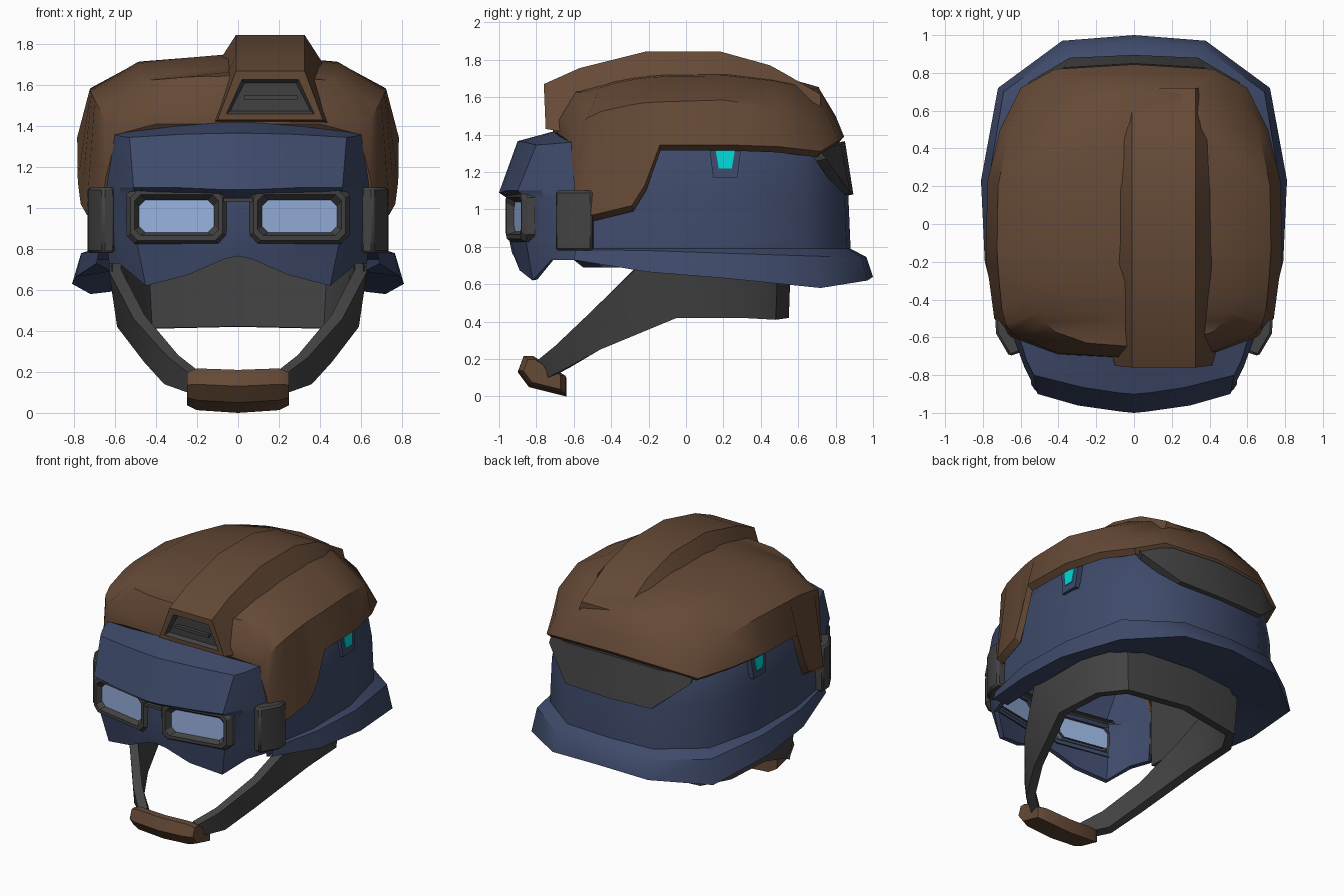
import bpy, bmesh, math
from mathutils import Vector

if "Cube" in bpy.data.objects:
    bpy.data.objects.remove(bpy.data.objects["Cube"])


def material(name, rgb):
    m = bpy.data.materials.new(name)
    m.diffuse_color = (*rgb, 1)
    m.use_nodes = True
    m.node_tree.nodes["Principled BSDF"].inputs["Base Color"].default_value = m.diffuse_color
    return m


BLUE = material("navy_blue", (0.049, 0.069, 0.145))
BROWN = material("leather_brown", (0.130, 0.067, 0.037))
GREY = material("dark_grey", (0.056, 0.056, 0.056))
LENS = material("pale_blue_lens", (0.31, 0.44, 0.73))
CYAN = material("cyan_light", (0.0, 0.68, 0.68))


def activate(ob):
    bpy.ops.object.select_all(action='DESELECT')
    ob.select_set(True)
    bpy.context.view_layer.objects.active = ob


def loft(name, rows, mat, mirror=True, closed=False, caps="", thick=0, holes=(), angle=28):
    """Skin rows of points; optional mirror in x, end caps, holes and inward thickness."""
    bm = bmesh.new()
    vs = [[bm.verts.new(p) for p in r] for r in rows]
    n = len(rows[0])
    for i in range(len(rows) - 1):
        for j in range(n if closed else n - 1):
            if (i, j) not in holes:
                k = (j + 1) % n
                bm.faces.new((vs[i][j], vs[i][k], vs[i + 1][k], vs[i + 1][j]))
    if "s" in caps:
        bm.faces.new(vs[0])
    if "e" in caps:
        bm.faces.new(vs[-1])
    if mirror:
        dup = bmesh.ops.duplicate(bm, geom=bm.verts[:] + bm.edges[:] + bm.faces[:])["geom"]
        for v in dup:
            if isinstance(v, bmesh.types.BMVert):
                v.co.x = -v.co.x
    bmesh.ops.remove_doubles(bm, verts=bm.verts[:], dist=0.0005)
    bmesh.ops.recalc_face_normals(bm, faces=bm.faces[:])
    if thick:  # make open sheets face outwards
        c = sum((v.co for v in bm.verts), Vector()) / len(bm.verts)
        if sum(f.normal.dot(f.calc_center_median() - c) * f.calc_area() for f in bm.faces) < 0:
            bmesh.ops.reverse_faces(bm, faces=bm.faces[:])
    me = bpy.data.meshes.new(name)
    bm.to_mesh(me)
    bm.free()
    me.materials.append(mat)
    ob = bpy.data.objects.new(name, me)
    bpy.context.collection.objects.link(ob)
    activate(ob)
    if thick:
        md = ob.modifiers.new("thickness", 'SOLIDIFY')
        md.thickness, md.offset = thick, -1
        bpy.ops.object.modifier_apply(modifier=md.name)
    bpy.ops.object.shade_smooth_by_angle(angle=math.radians(angle))
    return ob


# Helmet shell: brim underside, flared brim, outer wall
wall = [(0, .88), (.34, .86), (.63, .64), (.73, .23), (.735, -.2), (.67, -.58)]
inner = [(0, .58), (.36, .54), (.55, .4), (.62, .2), (.62, -.2), (.61, -.55)]
brim_low = [(0, 1, .64), (.38, .97, .62), (.72, .72, .58), (.81, .23, .63), (.79, -.2, .665), (.69, -.6, .73)]
brim_top = [(0, .965, .745), (.36, .94, .745), (.69, .70, .75), (.77, .23, .765), (.765, -.2, .78), (.68, -.59, .785)]


def ring(pts, z, s=1.0):
    return [(x * s, y * s, z) for x, y in pts]


loft("helmet_shell", [ring(inner, .69), brim_low, brim_top, ring(wall, .79),
                      ring(wall, 1.1, .985), ring(wall, 1.34, .94), ring(wall, 1.5, .8),
                      ring(wall, 1.6, .4)], BLUE, angle=46)

# Grey padding inside the shell
loft("inner_lining", [ring(inner, .69), ring(inner, 1.25, .97), ring([(0, y) for x, y in inner], 1.3, .97)],
     GREY, angle=46)

# Brown cover with side flaps and a turned-in lip
A = [(0, -.71, 1.41), (.4, -.69, 1.41), (.59, -.62, 1.36), (.645, -.60, 1.15), (.67, -.59, .97),
     (.74, -.5, .97), (.768, -.29, 1.02), (.782, -.22, 1.13), (.785, -.14, 1.345), (.775, .23, 1.345),
     (.71, .5, 1.335), (.60, .72, 1.31), (.42, .82, 1.37), (0, .845, 1.39)]
B = [(0, -.71, 1.5), (.4, -.685, 1.48), (.6, -.6, 1.43), (.65, -.57, 1.44), (.68, -.53, 1.49),
     (.70, -.45, 1.525), (.715, -.29, 1.56), (.72, -.22, 1.57), (.725, -.14, 1.575), (.72, .2, 1.585),
     (.66, .5, 1.54), (.56, .68, 1.42), (.4, .77, 1.48), (0, .80, 1.50)]
C = [(0, -.65, 1.645), (.25, -.63, 1.64), (.42, -.57, 1.625), (.47, -.52, 1.635), (.48, -.46, 1.65),
     (.49, -.38, 1.675), (.49, -.28, 1.695), (.49, -.2, 1.705), (.49, -.1, 1.712), (.48, .22, 1.715),
     (.43, .45, 1.69), (.36, .56, 1.67), (.24, .68, 1.645), (0, .71, 1.65)]
D = [(0, y, 1.76 - (.235 if y < .05 else .245) * (y - .05) ** 2) for x, y, z in C]
lip = [(x * .95, y * .97, z - .03) for x, y, z in A]
loft("helmet_cover", [lip, A, B, C, D], BROWN, thick=.02, angle=35)

# Off-centre ridge on the cover, with a vent sunk into its front
stations = [(-.75, -.76, 1.43, 1.67, .09), (-.57, -.57, 1.40, 1.755, .14), (-.21, -.21, 1.69, 1.845, .10),
            (.18, .18, 1.70, 1.845, .09), (.45, .45, 1.68, 1.77, .07), (.55, .54, 1.62, 1.72, .05),
            (.72, .72, 1.54, 1.615, .02)]
ridge = loft("cover_ridge", [[(-.01 - w, yb, zb), (-.01, yt, zt), (.325, yt, zt), (.325 + w, yb, zb)]
                             for yb, yt, zb, zt, w in stations], BROWN, mirror=False, closed=True, caps="se")
ridge.data.materials.append(GREY)
bm = bmesh.new()
bm.from_mesh(ridge.data)
front = min(bm.faces, key=lambda f: f.calc_center_median().y)
bmesh.ops.inset_region(bm, faces=[front], thickness=.052)
sunk = bmesh.ops.inset_region(bm, faces=[front], thickness=.022, depth=-.03)["faces"]
for f in sunk + [front]:
    f.material_index = 1
    f.smooth = False
bm.to_mesh(ridge.data)
bm.free()


def prism(name, outline, z0, z1, mat, mirror=True, bevel=0):
    ob = loft(name, [[(x, y, z) for x, y in outline] for z in (z0, z1)], mat, mirror, True, "se")
    if bevel:
        md = ob.modifiers.new("bevel", 'BEVEL')
        md.width, md.segments = bevel, 1
    return ob


prism("vent_slat", [(.03, -.75), (.29, -.75), (.29, -.71), (.03, -.71)], 1.53, 1.55, GREY, False)

# Blue face visor with eye openings
visor = [
    [(0, -.66, 1.43), (.07, -.66, 1.43), (.26, -.64, 1.415), (.52, -.6, 1.38), (.57, -.59, 1.37), (.60, -.57, 1.36)],
    [(0, -.90, 1.365), (.07, -.895, 1.365), (.27, -.865, 1.36), (.53, -.80, 1.345), (.57, -.72, 1.35), (.605, -.6, 1.36)],
    [(0, -1, 1.09), (.07, -.993, 1.09), (.3, -.96, 1.1), (.51, -.9, 1.1), (.575, -.77, 1.1), (.645, -.58, 1.1)],
    [(0, -.94, 1.05), (.07, -.94, 1.05), (.28, -.9, 1.06), (.50, -.85, 1.06), (.58, -.76, 1.06), (.645, -.58, 1.06)],
    [(0, -.95, .86), (.07, -.945, .86), (.26, -.91, .86), (.50, -.86, .86), (.58, -.75, .86), (.64, -.58, .86)],
    [(0, -.93, .765), (.07, -.92, .75), (.24, -.89, .675), (.45, -.82, .62), (.58, -.72, .73), (.63, -.58, .73)]]
loft("face_visor", visor, BLUE, thick=.03, holes=((3, 1), (3, 2)))


# Goggles: cut-cornered frames and lenses, angled back at the outer ends
def octagon(w, h, c, dy, z=.965):
    pts = []
    for sx, sz in ((1, 1), (-1, 1), (-1, -1), (1, -1)):
        a, b = (sx * w / 2, sz * (h / 2 - c)), (sx * (w / 2 - c), sz * h / 2)
        pts += [a, b] if sx == sz else [b, a]
    return [(.3 + u, -.91 + .19 * u + dy, z + v) for u, v in pts]


loft("goggle_frame", [octagon(.49, .28, .04, .055), octagon(.49, .28, .04, .015), octagon(.45, .245, .035, -.012),
                      octagon(.41, .20, .03, -.012), octagon(.36, .155, .03, .03, .96),
                      octagon(.36, .155, .03, .055, .96)], GREY, closed=True, angle=15)
loft("goggle_lens", [octagon(.37, .165, .03, .026, .96), octagon(.37, .165, .03, .035, .96)],
     LENS, closed=True, caps="se")
prism("goggle_bridge", [(-.07, -.965), (.07, -.965), (.07, -.93), (-.07, -.93)], 1.03, 1.05, GREY, False)

# Side pivots of the visor
prism("visor_pivot", [(.63, -.49), (.735, -.50), (.73, -.58), (.66, -.70), (.60, -.68)], .78, 1.10, GREY, bevel=.012)

# Side lights under the cover, each on a shallow backing plate
for name, y0, y1, z0, x0, mat in (("light_backing", .125, .295, 1.17, .722, BLUE),
                                  ("side_light", .155, .265, 1.22, .729, CYAN)):
    t = .02
    prof = [(y0, 1.335), (y1, 1.335), (y1 - t, z0), (y0 + t, z0)]
    loft(name, [[(x0 + dx - (z - 1.17) * .07, y, z) for y, z in prof] for dx in (-.03, .008)],
         mat, closed=True, caps="se")

# Rear grey panel under the cover
loft("rear_panel", [[(0, .895, 1.08), (.34, .88, 1.085), (.56, .75, 1.27)],
                    [(0, .85, 1.365), (.37, .828, 1.35), (.56, .715, 1.32)]], GREY, thick=.06)

# Chin strap rising into a padded band around the back
low = [(.22, -.76, .09), (.36, -.66, .14), (.46, -.46, .25), (.59, -.05, .42), (.57, .3, .42), (.45, .48, .41), (0, .55, .42)]
high = [(.22, -.81, .18), (.34, -.70, .27), (.51, -.5, .46), (.63, -.26, .69), (.61, .3, .9), (.48, .5, 1), (0, .57, 1)]
loft("chin_strap", [low, high], GREY, thick=.06, angle=46)

# Brown chin pad
pad = [(-.90, .13), (-.87, .21), (-.82, .21), (-.64, .10), (-.64, 0), (-.84, .05)]
loft("chin_pad", [[(x, -.77 + (y + .77) * s, .115 + (z - .115) * s + dz) for y, z in pad]
                  for x, s, dz in ((0, 1, 0), (.2, .97, .01), (.25, .76, .01))],
     BROWN, closed=True, caps="e")
